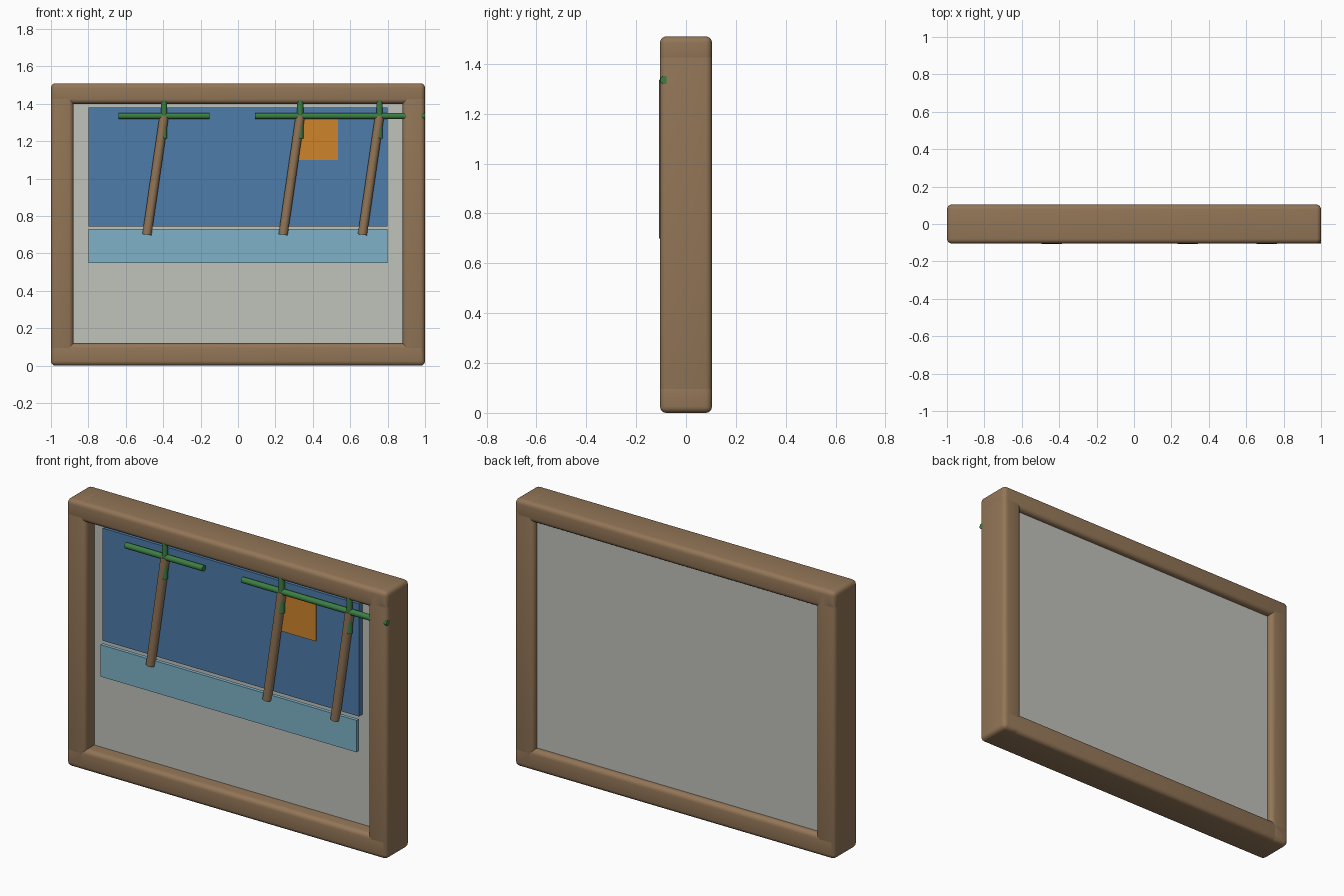
import bpy
import math
from mathutils import Vector

cube = bpy.data.objects.get("Cube")
if cube:
    bpy.data.objects.remove(cube, do_unlink=True)


def material(name, rgb):
    m = bpy.data.materials.new(name)
    m.use_nodes = True
    m.diffuse_color = (*rgb, 1)
    m.node_tree.nodes["Principled BSDF"].inputs["Base Color"].default_value = (*rgb, 1)
    return m


wood = material("wood brown", (0.29, 0.18, 0.095))
card = material("pale grey", (0.53, 0.54, 0.50))
blue = material("sky blue", (0.075, 0.205, 0.40))
aqua = material("sea blue", (0.21, 0.45, 0.58))
orange = material("sun orange", (0.62, 0.23, 0.025))
green = material("leaf green", (0.045, 0.21, 0.055))


def box(name, x, y, z, mat, bevel=0):
    """Box from (min, max) ranges, with an optional rounded edge."""
    ranges = (x, y, z)
    bpy.ops.mesh.primitive_cube_add(size=1, location=[(a + b) / 2 for a, b in ranges])
    ob = bpy.context.object
    ob.name = name
    ob.scale = [b - a for a, b in ranges]
    bpy.ops.object.transform_apply(location=False, rotation=False, scale=True)
    ob.data.materials.append(mat)
    if bevel:
        mod = ob.modifiers.new("rounded edges", "BEVEL")
        mod.width = bevel
        mod.segments = 4
        bpy.ops.object.modifier_apply(modifier=mod.name)
        bpy.ops.object.shade_smooth_by_angle(angle=math.radians(35))
    return ob


def rod(name, start, end, radius, mat):
    """Cylinder between two points."""
    start, end = Vector(start), Vector(end)
    axis = end - start
    bpy.ops.mesh.primitive_cylinder_add(vertices=20, radius=radius, depth=axis.length,
                                        location=(start + end) / 2)
    ob = bpy.context.object
    ob.name = name
    ob.rotation_euler = axis.to_track_quat("Z", "Y").to_euler()
    ob.data.materials.append(mat)
    bpy.ops.object.shade_smooth_by_angle(angle=math.radians(35))
    return ob


# Frame bars
height, bar, depth = 1.51, 0.12, (-0.104, 0.104)
for name, z in (("bottom_rail", (0, bar)), ("top_rail", (height - bar + 0.01, height))):
    box(name, (-1, 1), depth, z, wood, 0.025)
for name, x in (("right_stile", (-1, -1 + bar)), ("left_stile", (1 - bar, 1))):
    box(name, x, depth, (0, height), wood, 0.025)

# Backing and picture layers
box("backing_panel", (-0.9, 0.9), (-0.025, 0.07), (0.1, 1.42), card)
box("sky_panel", (-0.8, 0.8), (-0.064, -0.034), (0.745, 1.38), blue)
box("sea_panel", (-0.8, 0.8), (-0.084, -0.064), (0.55, 0.73), aqua)
box("sun_panel", (0.32, 0.535), (-0.07, -0.063), (1.1, 1.32), orange)

# Palms: leaning trunk with crossed fronds
crown, leaf_y = 1.335, -0.087
for i, x in enumerate((-0.395, 0.333, 0.757), 1):
    rod(f"palm_trunk_{i}", (x - 0.092, -0.083, 0.70), (x, -0.083, crown), 0.0245, wood)
    rod(f"palm_frond_across_{i}", (x - 0.243, leaf_y, crown), (x + 0.243, leaf_y, crown),
        0.0165, green)
    rod(f"palm_frond_upright_{i}", (x, leaf_y, crown - 0.12), (x, leaf_y, crown + 0.12),
        0.0165, green)
